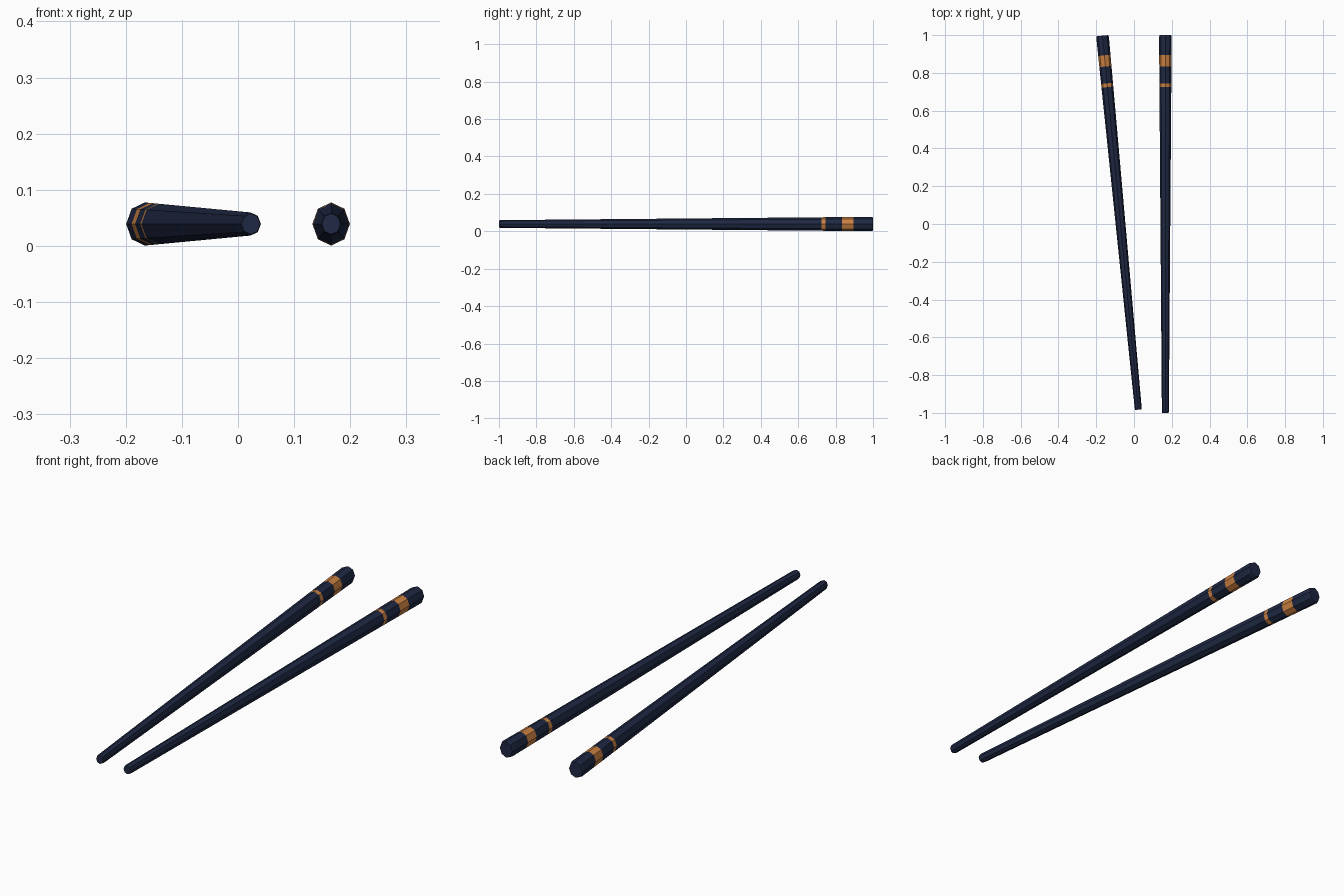
import bpy, bmesh, math
from mathutils import Vector

if "Cube" in bpy.data.objects:
    bpy.data.objects.remove(bpy.data.objects["Cube"])


def material(name, rgb):
    m = bpy.data.materials.new(name)
    m.diffuse_color = (*rgb, 1)
    m.use_nodes = True
    m.node_tree.nodes["Principled BSDF"].inputs["Base Color"].default_value = m.diffuse_color
    return m


navy = material("navy lacquer", (0.014, 0.022, 0.058))
copper = material("copper band", (0.60, 0.22, 0.055))

TIP = (0.0185, 0.0205)    # half width, half height at the thin end
TAIL = (0.0335, 0.0385)   # same at the thick end
HEIGHT = 0.039
SIDES = 8

# ring positions along the stick (0 tip, 1 tail), extra scale at that ring
RINGS = [(0.0, 0.90), (0.004, 1), (0.8625, 1), (0.8725, 1),
         (0.9175, 1), (0.9475, 1), (0.995, 1), (1.0, 0.9)]
BANDS = (2, 4)            # ring segments that are painted


def chopstick(name, tip, tail):
    tip, tail = Vector((*tip, HEIGHT)), Vector((*tail, HEIGHT))
    along = (tail - tip).normalized()
    up = Vector((0, 0, 1))
    side = along.cross(up)
    bm = bmesh.new()
    loops = []
    for t, s in RINGS:
        c = tip.lerp(tail, t)
        rx = s * (TIP[0] + (TAIL[0] - TIP[0]) * t)
        rz = s * (TIP[1] + (TAIL[1] - TIP[1]) * t)
        loops.append([bm.verts.new(c + side * rx * math.cos(a) + up * rz * math.sin(a))
                      for a in (2 * math.pi * i / SIDES for i in range(SIDES))])
    # tapered eight-sided shaft with inlaid bands
    for k in range(len(loops) - 1):
        for i in range(SIDES):
            j = (i + 1) % SIDES
            f = bm.faces.new((loops[k][i], loops[k][j], loops[k + 1][j], loops[k + 1][i]))
            f.material_index = 1 if k in BANDS else 0
    # end caps
    bm.faces.new(loops[0])
    bm.faces.new(loops[-1])
    bmesh.ops.recalc_face_normals(bm, faces=bm.faces[:])
    mesh = bpy.data.meshes.new(name)
    bm.to_mesh(mesh)
    bm.free()
    mesh.materials.append(navy)
    mesh.materials.append(copper)
    bpy.context.collection.objects.link(bpy.data.objects.new(name, mesh))


chopstick("right_chopstick", (0.166, -1.0), (0.166, 1.0))
chopstick("left_chopstick", (0.023, -0.983), (-0.167, 0.997))
